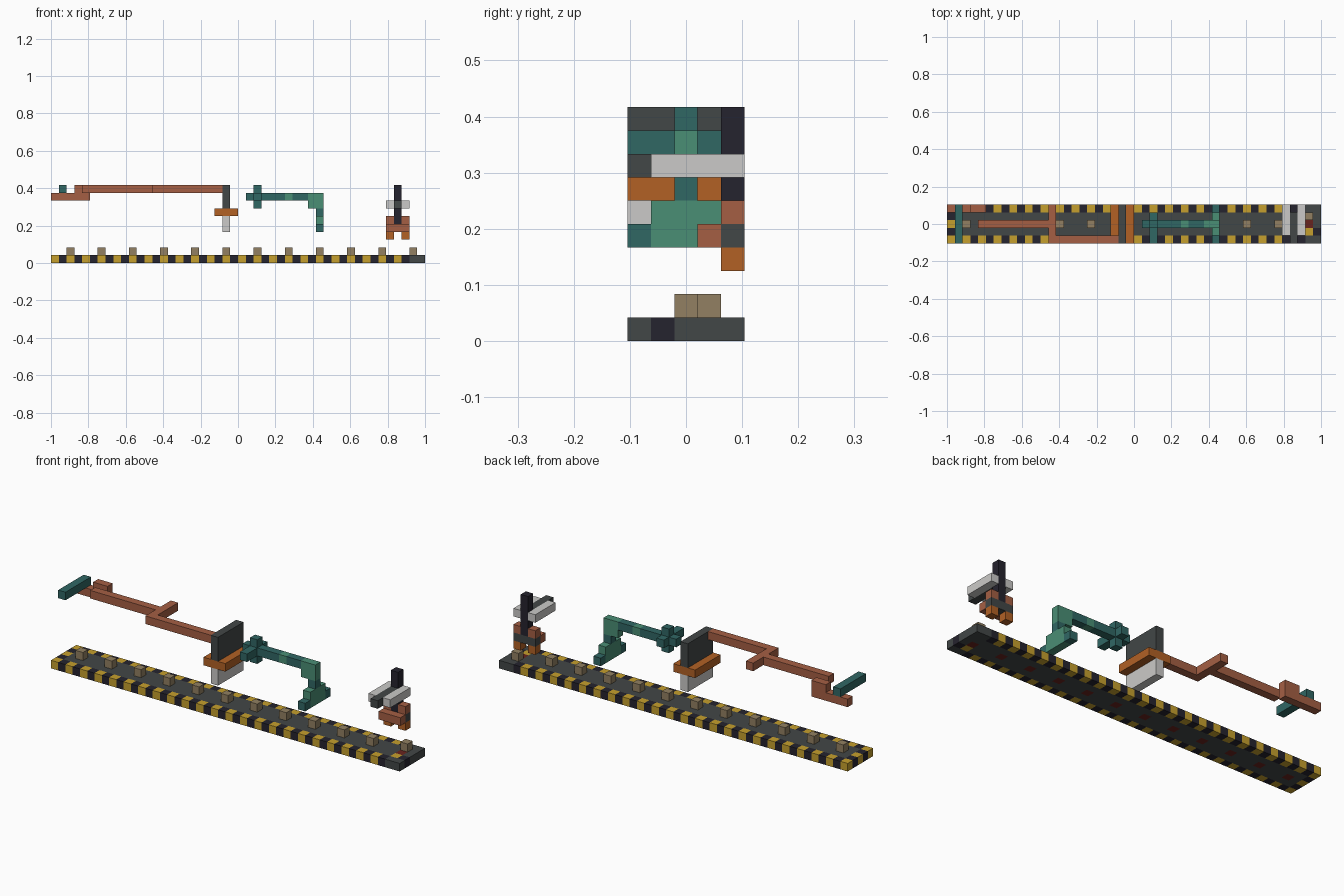
import bpy
import bmesh
from mathutils import Matrix, Vector

cube = bpy.data.objects.get("Cube")
if cube:
    bpy.data.objects.remove(cube, do_unlink=True)

# The model sits on a lattice of small cubes
LENGTH, WIDTH = 48, 5
UNIT = 2 / LENGTH


def linear(channel):
    c = channel / 255
    return c / 12.92 if c <= 0.04045 else ((c + 0.055) / 1.055) ** 2.4


def material(name, red, green, blue):
    mat = bpy.data.materials.new(name)
    mat.use_nodes = True
    colour = (linear(red), linear(green), linear(blue), 1)
    mat.diffuse_color = colour
    mat.node_tree.nodes["Principled BSDF"].inputs["Base Color"].default_value = colour
    return mat


grey = material("dark grey", 66, 71, 71)
black = material("blue black", 37, 35, 46)
yellow = material("warning yellow", 198, 160, 45)
red = material("dark red", 105, 35, 30)
tan = material("cardboard tan", 146, 128, 98)
rust = material("rust brown", 165, 95, 68)
orange = material("orange", 178, 97, 37)
white = material("light grey", 203, 202, 200)
teal = material("dark teal", 48, 103, 100)
green = material("light teal", 74, 142, 117)


def add_block(bm, low, high, index=0):
    """Box from lattice corner low to lattice corner high."""
    low, high = Vector(low), Vector(high)
    centre = (low + high) / 2 - Vector((LENGTH / 2, WIDTH / 2, 0))
    size = (high - low) * UNIT
    matrix = Matrix.Translation(centre * UNIT) @ Matrix.Diagonal((*size, 1))
    verts = bmesh.ops.create_cube(bm, size=1, matrix=matrix)["verts"]
    for face in {f for v in verts for f in v.link_faces}:
        face.material_index = index


def finish(bm, name, *mats):
    mesh = bpy.data.meshes.new(name)
    bm.to_mesh(mesh)
    bm.free()
    for mat in mats:
        mesh.materials.append(mat)
    bpy.context.collection.objects.link(bpy.data.objects.new(name, mesh))


def block(name, mat, x, y, z, nx=1, ny=1, nz=1):
    """Part starting at one lattice cell and spanning nx, ny, nz cells."""
    bm = bmesh.new()
    add_block(bm, (x, y, z), (x + nx, y + ny, z + nz))
    finish(bm, name, mat)


# Conveyor belt with hazard-striped border and a plain far end
def belt_colour(x, y):
    if y == 1 and x >= LENGTH - 2:
        return 2 if x % 2 == 0 else 1
    if y == 2 and x % 4 == 2:
        return 3
    border = x == 0 or y in (0, WIDTH - 1)
    if border and x < LENGTH - 2:
        return 2 if (x + y) % 2 == 0 else 1
    return 0


belt = bmesh.new()
for x in range(LENGTH):
    for y in range(WIDTH):
        add_block(belt, (x, y, 0), (x + 1, y + 1, 1), belt_colour(x, y))
finish(belt, "conveyor_belt", grey, black, yellow, red)

# Parcels riding on the belt; the last one has drifted sideways
for x in range(2, LENGTH, 4):
    block("parcel", tan, x, 3 if x == LENGTH - 2 else 2, 1)

# Rust-coloured jointed arm
block("arm_handle", teal, 1, 0, 9, ny=WIDTH)
block("arm_lower_rail", rust, 0, 4, 8, nx=5)
block("arm_lug", rust, 3, 4, 9, nx=2)
block("arm_beam", rust, 4, 2, 9, nx=9)
block("arm_crosspiece", rust, 13, 0, 9, ny=WIDTH)
block("arm_side_beam", rust, 14, 0, 9, nx=8)

# Press plate
block("press_backing", grey, 22, 0, 7, ny=WIDTH, nz=3)
block("press_collar", orange, 21, 0, 6, nx=3, ny=WIDTH)
block("press_blade", white, 22, 0, 4, ny=WIDTH, nz=2)

# Teal robot arm with cross-shaped joint
block("joint_axle_end", teal, 25, 2, 8)
block("joint_axle", teal, 26, 0, 8, ny=4)
block("joint_top", teal, 26, 2, 9)
block("joint_bottom", teal, 26, 2, 7)
block("robot_beam", teal, 27, 2, 8, nx=3)
block("robot_beam_light", green, 30, 2, 8)
block("robot_beam_end", teal, 31, 2, 8, nx=2)
block("robot_elbow", green, 33, 2, 8, nx=2)
block("elbow_brace", green, 33, 2, 7)
block("robot_upper_forearm", green, 34, 2, 7)
block("robot_forearm", teal, 34, 2, 6)
block("robot_wrist", green, 34, 1, 5, ny=3)
block("robot_palm", green, 34, 1, 4, ny=3)
for y in (0, WIDTH - 1):
    block("robot_finger", teal, 34, y, 4)

# Gripper tower
block("tower_post", black, 44, 4, 5, nz=5)
block("tower_tongue", grey, 44, 0, 7, ny=4)
block("claw_band", grey, 43, 4, 4, nx=3)
block("claw_front", rust, 43, 3, 4, nx=3)
for x in (43, 45):
    block("tower_fork", white, x, 1, 7, ny=4)
    block("claw_shoulder", rust, x, 4, 5)
    block("claw_tip", orange, x, 4, 3)
